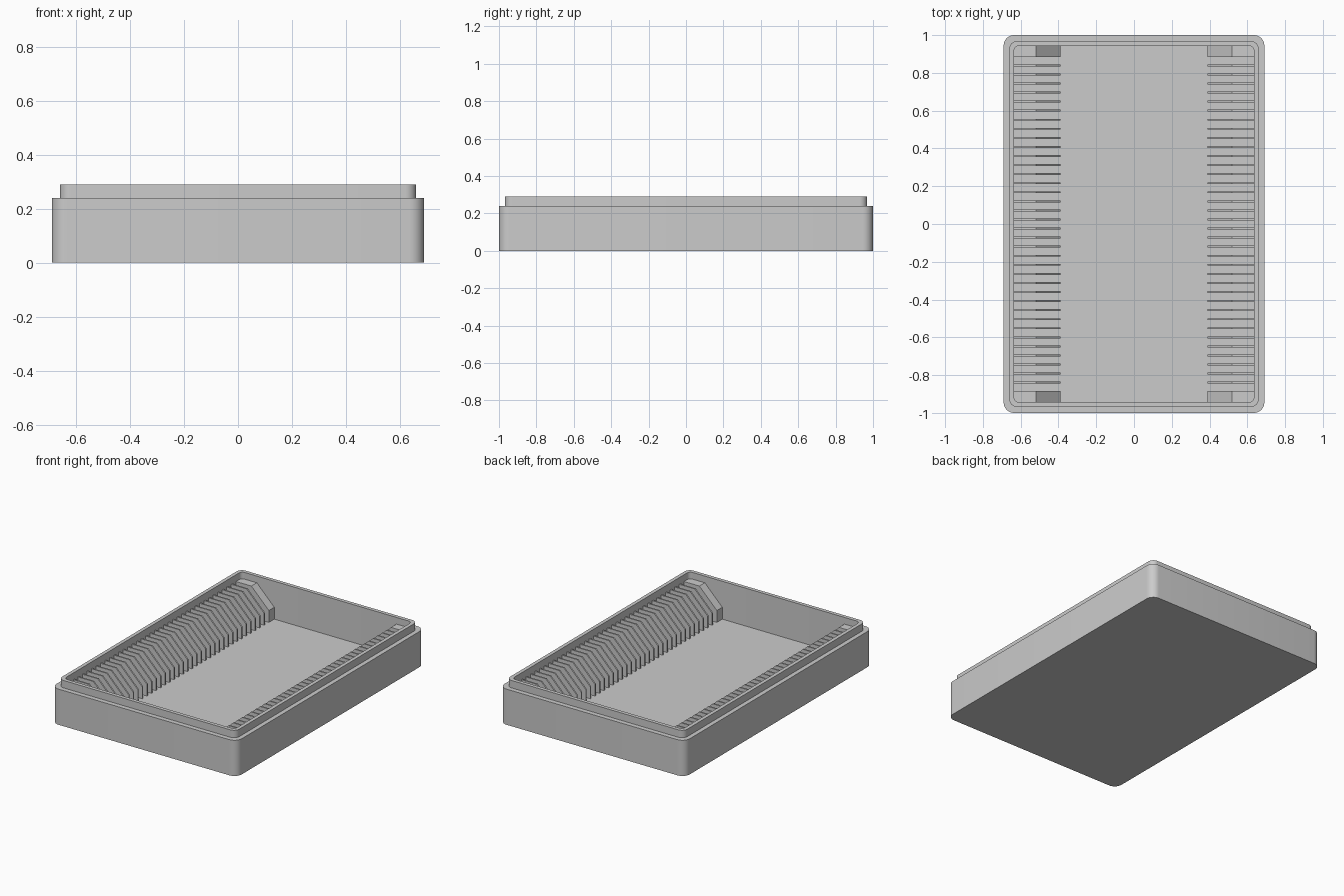
import bpy, bmesh, math

if "Cube" in bpy.data.objects:
    bpy.data.objects.remove(bpy.data.objects["Cube"])

FLOOR = 0.035      # cavity floor height
RIB_TOP = 0.245    # top of the divider ribs
RIB_COUNT, PITCH, RIB_THICK = 36, 0.048, 0.010

grey = bpy.data.materials.new("grey_plastic")
grey.diffuse_color = (0.6, 0.6, 0.6, 1)
grey.use_nodes = True
grey.node_tree.nodes["Principled BSDF"].inputs["Base Color"].default_value = grey.diffuse_color


def finish(bm, name):
    bmesh.ops.recalc_face_normals(bm, faces=bm.faces)
    mesh = bpy.data.meshes.new(name)
    bm.to_mesh(mesh)
    bm.free()
    mesh.materials.append(grey)
    obj = bpy.data.objects.new(name, mesh)
    bpy.context.collection.objects.link(obj)
    return obj


def rounded_ring(bm, hx, hy, r, z, seg=8):
    """Vertices of a rounded rectangle at height z."""
    verts = []
    for k, (sx, sy) in enumerate([(1, 1), (-1, 1), (-1, -1), (1, -1)]):
        for i in range(seg + 1):
            a = math.pi / 2 * (k + i / seg)
            verts.append(bm.verts.new((sx * (hx - r) + r * math.cos(a),
                                       sy * (hy - r) + r * math.sin(a), z)))
    return verts


# Tray: outer wall, stepped lip and cavity as one stack of rings
bm = bmesh.new()
rings = [rounded_ring(bm, *p) for p in [
    (0.69, 1.0, 0.055, 0.0),
    (0.69, 1.0, 0.055, 0.24),
    (0.66, 0.968, 0.04, 0.24),
    (0.66, 0.968, 0.04, 0.29),
    (0.635, 0.943, 0.025, 0.29),
    (0.635, 0.943, 0.025, FLOOR)]]
for low, high in zip(rings, rings[1:]):
    n = len(low)
    for i in range(n):
        j = (i + 1) % n
        bm.faces.new((low[i], low[j], high[j], high[i]))
bm.faces.new(rings[0])
bm.faces.new(rings[-1])
tray = finish(bm, "tray")
bpy.context.view_layer.objects.active = tray
tray.select_set(True)
bpy.ops.object.shade_smooth_by_angle(angle=math.radians(30))


# Slanted side profile shared by ribs and end blocks, extruded along y
PROFILE = [(0.39, FLOOR - 0.005), (0.39, 0.115), (0.52, RIB_TOP),
           (0.64, RIB_TOP), (0.64, FLOOR - 0.005)]


def add_slab(bm, side, y0, y1):
    a = [bm.verts.new((side * x, y0, z)) for x, z in PROFILE]
    b = [bm.verts.new((side * x, y1, z)) for x, z in PROFILE]
    bm.faces.new(a)
    bm.faces.new(b)
    for i in range(len(a)):
        j = (i + 1) % len(a)
        bm.faces.new((a[i], a[j], b[j], b[i]))


for side, label in ((-1, "left"), (1, "right")):
    # Row of divider ribs
    bm = bmesh.new()
    for i in range(RIB_COUNT):
        y = (i - (RIB_COUNT - 1) / 2) * PITCH
        add_slab(bm, side, y - RIB_THICK / 2, y + RIB_THICK / 2)
    finish(bm, label + "_divider_ribs")

    # Solid blocks at both ends of the row
    bm = bmesh.new()
    for end in (-1, 1):
        add_slab(bm, side, end * 0.885, end * 0.948)
    finish(bm, label + "_end_blocks")
